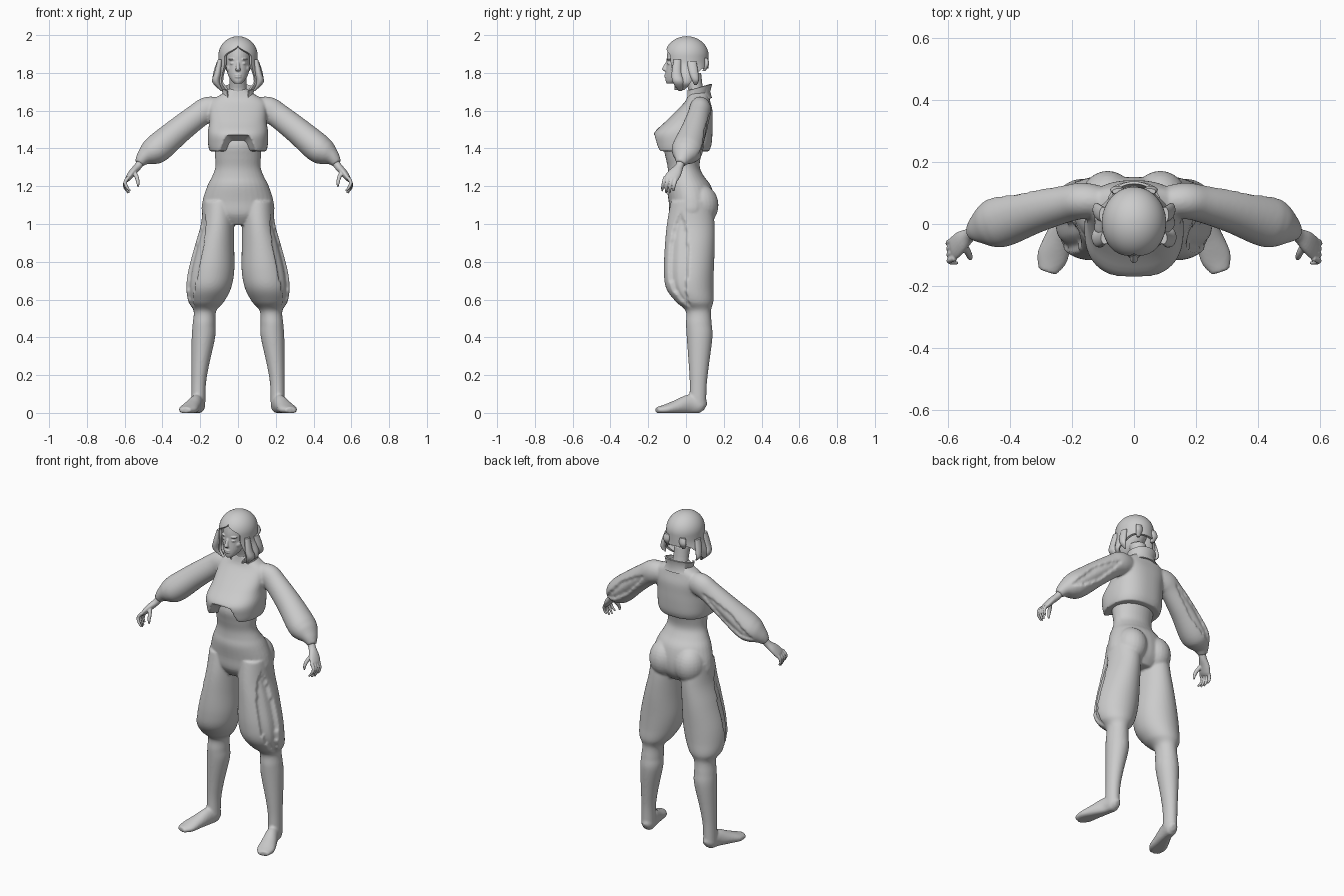
import bpy, bmesh, math
from mathutils import Vector, Matrix

cube = bpy.data.objects.get("Cube")
if cube:
    bpy.data.objects.remove(cube)

grey = bpy.data.materials.new("plain grey")
grey.use_nodes = True
grey.diffuse_color = (0.6, 0.6, 0.6, 1)
grey.node_tree.nodes["Principled BSDF"].inputs["Base Color"].default_value = (0.6, 0.6, 0.6, 1)
SIDES = (1, -1)


def smooth_path(rings, steps):
    """Catmull-Rom interpolation of (x, y, z, a, b) rings."""
    out = []
    for i in range(len(rings) - 1):
        p = [rings[max(0, min(len(rings) - 1, i + k))] for k in (-1, 0, 1, 2)]
        for s in range(steps):
            t = s / steps
            out.append([0.5 * (2 * q + (r - o) * t + (2 * o - 5 * q + 4 * r - w) * t * t
                               + (3 * q - o - 3 * r + w) * t ** 3) for o, q, r, w in zip(*p)])
    return out + [list(rings[-1])]


def loft(bm, rings, side=1, seg=32, steps=4, ref=None, power=1.0, mod=None):
    """Closed skin over rings: level ones, or across the path when ref is given."""
    path = smooth_path(rings, steps)
    loops = []
    for i, (x, y, z, a, b) in enumerate(path):
        u, v = Vector((1, 0, 0)), Vector((0, 1, 0))
        if ref:
            t = Vector(path[min(i + 1, len(path) - 1)][:3]) - Vector(path[max(i - 1, 0)][:3])
            u = Vector(ref).cross(t).normalized()
            v = t.cross(u).normalized()
        loop = []
        for k in range(seg):
            ang = 2 * math.pi * k / seg
            c, s = math.cos(ang), math.sin(ang)
            m = mod(ang, z) if mod else 1
            p = Vector((x, y, z)) + u * a * m * math.copysign(abs(c) ** power, c) \
                + v * b * m * math.copysign(abs(s) ** power, s)
            loop.append(bm.verts.new((p.x * side, p.y, p.z)))
        loops.append(loop)
    for lo, hi in zip(loops, loops[1:]):
        for k in range(seg):
            bm.faces.new((lo[k], lo[k - 1], hi[k - 1], hi[k]))
    for loop, ring in ((loops[0], path[0]), (loops[-1], path[-1])):
        tip = bm.verts.new((ring[0] * side, ring[1], ring[2]))
        for k in range(seg):
            bm.faces.new((loop[k], loop[k - 1], tip))


def ball(bm, centre, radii):
    bmesh.ops.create_uvsphere(bm, u_segments=24, v_segments=16, radius=1,
                              matrix=Matrix.Translation(centre) @ Matrix.Diagonal((*radii, 1)))


def finish(bm, name, voxel=0, smooth=0, thick=0):
    bmesh.ops.recalc_face_normals(bm, faces=bm.faces)
    mesh = bpy.data.meshes.new(name)
    bm.to_mesh(mesh)
    bm.free()
    mesh.materials.append(grey)
    ob = bpy.data.objects.new(name, mesh)
    bpy.context.scene.collection.objects.link(ob)
    bpy.ops.object.select_all(action='DESELECT')
    ob.select_set(True)
    bpy.context.view_layer.objects.active = ob
    if thick:
        ob.modifiers.new("Thickness", 'SOLIDIFY').thickness = thick
    if voxel:
        rm = ob.modifiers.new("Blend", 'REMESH')
        rm.mode, rm.voxel_size = 'VOXEL', voxel
    if smooth:
        sm = ob.modifiers.new("Smooth", 'SMOOTH')
        sm.factor, sm.iterations = 0.5, smooth
    for m in list(ob.modifiers):
        bpy.ops.object.modifier_apply(modifier=m.name)
    bpy.ops.object.shade_smooth_by_angle(angle=math.radians(45))


def slit(centre, width, drop, z_low, z_high):
    """Leaf-shaped recess around one direction between two heights."""
    def mod(ang, z):
        if not z_low < z < z_high:
            return 1
        half = width * math.sin(math.pi * (z_high - z) / (z_high - z_low)) ** 0.7
        off = abs((ang - centre + math.pi) % (2 * math.pi) - math.pi)
        return drop + 0.05 * (1 - off / half) if off < half else 1
    return mod


# Body: waist, hips, baggy trouser legs, calves and feet
bm = bmesh.new()
loft(bm, [(0, 0, 1.5, .12, .1), (0, -.01, 1.42, .125, .11), (0, -.015, 1.36, .122, .095),
          (0, -.012, 1.3, .12, .085), (0, 0, 1.25, .138, .097), (0, .015, 1.2, .163, .118),
          (0, .03, 1.12, .188, .122), (0, .03, 1.05, .185, .115), (0, .03, .995, .1, .08)])
for s in SIDES:
    ball(bm, (.085 * s, .075, 1.1), (.09, .097, .11))
    loft(bm, [(.1, .03, 1.12, .085, .11), (.108, .025, 1, .088, .126), (.125, .02, .88, .105, .132),
              (.142, .015, .75, .122, .132), (.155, .02, .66, .118, .125), (.168, .045, .59, .095, .1),
              (.175, .065, .54, .06, .067), (.18, .068, .47, .06, .068), (.183, .072, .4, .062, .068),
              (.2, .068, .25, .046, .053), (.208, .065, .15, .038, .045), (.21, .062, .05, .037, .045)],
         s, seg=64, steps=6, mod=slit(-.5, .45, .84, .55, 1.06))
    loft(bm, [(.205, .103, .03, .015, .02), (.208, .08, .04, .035, .043), (.22, .02, .045, .036, .052),
              (.245, -.05, .03, .045, .038), (.265, -.11, .018, .05, .026), (.28, -.155, .014, .03, .016)],
         s, ref=(0, 0, 1))
for v in bm.verts:
    v.co.z = max(v.co.z, 0)
finish(bm, "body_and_trousers", voxel=.007, smooth=3)

# Cropped jacket with puffed, slit sleeves and an arched front hem
bm = bmesh.new()
loft(bm, [(0, -.02, 1.385, .15, .142), (0, -.017, 1.42, .158, .152), (0, -.015, 1.48, .16, .155),
          (0, .015, 1.54, .152, .126), (0, .045, 1.6, .152, .095), (0, .062, 1.65, .145, .066),
          (0, .065, 1.685, .09, .055), (0, .06, 1.715, .05, .045)], seg=64, power=.82)
for v in bm.verts:
    if v.co.y < -.05 and abs(v.co.x) < .095:
        v.co.z = max(v.co.z, 1.385 + .085 * min(1, (.095 - abs(v.co.x)) / .035))
for s in SIDES:
    loft(bm, [(.1, .07, 1.61, .06, .05), (.16, .075, 1.605, .068, .058), (.215, .067, 1.572, .066, .06),
              (.32, .043, 1.49, .071, .072), (.42, .012, 1.405, .077, .084), (.465, -.002, 1.375, .066, .075),
              (.5, -.015, 1.35, .042, .05), (.525, -.028, 1.32, .024, .026)],
         s, seg=64, steps=6, ref=(0, 1, 0), mod=slit(math.pi / 2, .5, .82, 1.36, 1.59))
finish(bm, "jacket", voxel=.007, smooth=3)

# Hands with curled fingers
bm = bmesh.new()
for s in SIDES:
    loft(bm, [(.505, -.02, 1.345, .022, .024), (.53, -.035, 1.305, .02, .022), (.557, -.055, 1.275, .019, .034),
              (.578, -.075, 1.247, .016, .038), (.588, -.082, 1.232, .01, .034)], s, seg=20, ref=(0, 1, 0))
    for i in range(4):
        y, w = -.05 - .02 * i, .012 * (1.5 - abs(i - 1.5))
        loft(bm, [(.578, y, 1.25, .01, .01), (.597, y - .008, 1.222, .0095, .0095),
                  (.6 - .004 * i, y - .014, 1.195, .008, .008),
                  (.588 - .006 * i, y - .016, 1.175 - w, .005, .005)], s, seg=10, ref=(0, 1, 0))
    loft(bm, [(.55, -.07, 1.275, .013, .013), (.535, -.095, 1.245, .011, .011),
              (.53, -.108, 1.22, .009, .009), (.528, -.11, 1.197, .005, .005)], s, seg=10, ref=(0, 1, 0))
finish(bm, "hands", voxel=.0035, smooth=2)

# Head, neck and face
bm = bmesh.new()
loft(bm, [(0, -.08, 1.743, .018, .022), (0, -.064, 1.76, .036, .044), (0, -.038, 1.795, .055, .07),
          (0, -.014, 1.85, .066, .089), (0, 0, 1.9, .072, .1), (0, .005, 1.95, .064, .088),
          (0, .005, 1.982, .03, .04)])
loft(bm, [(0, .062, 1.66, .055, .046), (0, .05, 1.72, .045, .04), (0, .03, 1.8, .046, .05)])
loft(bm, [(0, -.096, 1.862, .008, .008), (0, -.109, 1.838, .009, .01), (0, -.114, 1.818, .013, .013),
          (0, -.103, 1.808, .011, .008)], seg=16)
for z in (1.778, 1.789):
    ball(bm, (0, -.101, z), (.02, .013, .0065))
for s in SIDES:
    ball(bm, (.028 * s, -.086, 1.85), (.015, .013, .008))
    ball(bm, (.03 * s, -.085, 1.872), (.021, .017, .006))
    ball(bm, (.042 * s, -.055, 1.823), (.02, .026, .022))
finish(bm, "head", voxel=.0035, smooth=2)


# Bobbed hair, open at the face and shorter at the nape
def ease(t):
    t = max(0, min(1, t))
    return t * t * (3 - 2 * t)


bm = bmesh.new()
ROWS, COLS = 40, 64
grid = []
for i in range(ROWS + 1):
    t = (i / ROWS) ** 1.4
    row = []
    for k in range(COLS + 1):
        z = 1.994 - .29 * t
        part = .75 * ease((1.945 - z) / .06)
        a = part + (2 * math.pi - 2 * part) * k / COLS
        back = ease((abs(math.pi - a) - .7) / 1.1)
        z = 1.994 - (.17 + .115 * back) * t
        dome = math.sqrt(max(0, 1 - (max(0, z - 1.89) / .104) ** 2))
        low = ease((1.86 - z) / .1)
        wave = 1 + .025 * low * math.sin(9 * a)
        tuck = 1 - .3 * ease((1.75 - z) / .05)
        row.append(bm.verts.new(((.104 + .026 * low) * dome * wave * tuck * math.sin(a),
                                 .004 - (.116 - .03 * low * back) * dome * wave * math.cos(a), z)))
    grid.append(row)
for up, down in zip(grid, grid[1:]):
    for k in range(COLS):
        bm.faces.new((up[k], down[k], down[k + 1], up[k + 1]))
bmesh.ops.remove_doubles(bm, verts=bm.verts, dist=.0005)
finish(bm, "hair", thick=.014)

# Loose locks at the sides and nape
bm = bmesh.new()
for s in SIDES:
    loft(bm, [(.095, -.045, 1.87, .012, .02), (.108, -.05, 1.8, .018, .026), (.116, -.04, 1.75, .02, .03),
              (.085, -.03, 1.705, .006, .01)], s, seg=16)
    loft(bm, [(.1, .03, 1.86, .012, .025), (.115, .04, 1.8, .016, .025), (.12, .05, 1.76, .012, .018),
              (.105, .05, 1.735, .004, .006)], s, seg=16)
    loft(bm, [(.05, .105, 1.88, .02, .01), (.055, .11, 1.845, .022, .013), (.05, .095, 1.81, .01, .008)], s, seg=16)
finish(bm, "hair_locks")

# Stand-up collar, open at the front
bm = bmesh.new()
rows = []
for z, rx, ry, cy in ((1.665, .1, .068, .062), (1.7, .072, .06, .06), (1.742, .08, .068, .062)):
    rows.append([bm.verts.new((rx * math.sin(a), cy - ry * math.cos(a), z - .02 * (1 + math.cos(a))))
                 for a in (.75 + (2 * math.pi - 1.5) * k / 40 for k in range(41))])
for lo, hi in zip(rows, rows[1:]):
    for k in range(40):
        bm.faces.new((lo[k], lo[k + 1], hi[k + 1], hi[k]))
finish(bm, "collar", thick=.008)
